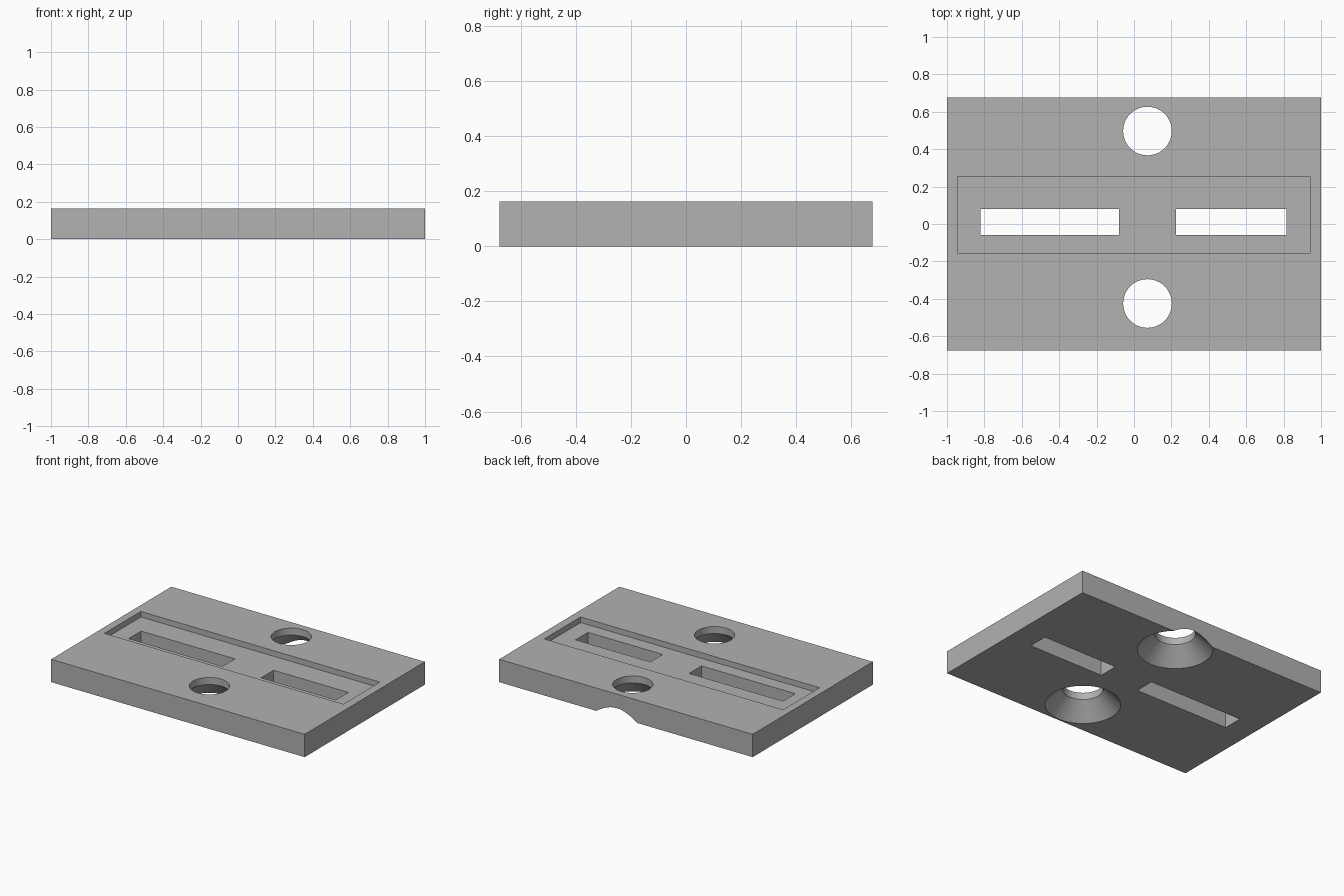
import bpy
import bmesh
from math import cos, sin, tau

default = bpy.data.objects.get("Cube")
if default:
    bpy.data.objects.remove(default, do_unlink=True)

HEIGHT = 0.163
POCKET_DEPTH = 0.04
SEGMENTS = 48

grey = bpy.data.materials.new("plain grey")
grey.use_nodes = True
colour = (0.445, 0.445, 0.445, 1)
grey.diffuse_color = colour
grey.node_tree.nodes["Principled BSDF"].inputs["Base Color"].default_value = colour


def make_object(name, bm):
    bmesh.ops.recalc_face_normals(bm, faces=bm.faces)
    mesh = bpy.data.meshes.new(name)
    bm.to_mesh(mesh)
    bm.free()
    mesh.materials.append(grey)
    obj = bpy.data.objects.new(name, mesh)
    bpy.context.collection.objects.link(obj)
    return obj


def box(name, low, high):
    bm = bmesh.new()
    bmesh.ops.create_cube(bm, size=1)
    for v in bm.verts:
        for i in range(3):
            v.co[i] = high[i] if v.co[i] > 0 else low[i]
    return make_object(name, bm)


def lathe(name, x, y, profile):
    """Closed solid of revolution from (radius, height) pairs."""
    bm = bmesh.new()
    rings = [[bm.verts.new((x + r * cos(tau * i / SEGMENTS),
                            y + r * sin(tau * i / SEGMENTS), z))
              for i in range(SEGMENTS)] for r, z in profile]
    for a, b in zip(rings, rings[1:]):
        for i in range(SEGMENTS):
            j = (i + 1) % SEGMENTS
            bm.faces.new((a[i], a[j], b[j], b[i]))
    bm.faces.new(rings[0])
    bm.faces.new(rings[-1])
    return make_object(name, bm)


def cut(target, cutter):
    cutter.hide_render = True
    mod = target.modifiers.new(cutter.name, "BOOLEAN")
    mod.operation = "DIFFERENCE"
    mod.solver = "EXACT"
    mod.object = cutter
    bpy.context.view_layer.objects.active = target
    bpy.ops.object.modifier_apply(modifier=mod.name)
    bpy.data.objects.remove(cutter, do_unlink=True)


# Base plate
plate = box("mounting_plate", (-1, -0.677, 0), (1, 0.677, HEIGHT))

# Shallow pocket in the top
cut(plate, box("pocket_cutter", (-0.945, -0.155, HEIGHT - POCKET_DEPTH),
               (0.94, 0.255, HEIGHT + 0.1)))

# Two slots through the pocket floor
for x0, x1 in ((-0.82, -0.08), (0.225, 0.815)):
    cut(plate, box("slot_cutter", (x0, -0.06, -0.1), (x1, 0.08, HEIGHT + 0.1)))

# Screw holes countersunk from below; the rear one breaks the back edge
for y in (0.497, -0.425):
    cut(plate, lathe("screw_hole_cutter", 0.072, y,
                     [(0.263, -0.02), (0.13, 0.113), (0.13, HEIGHT + 0.1)]))
